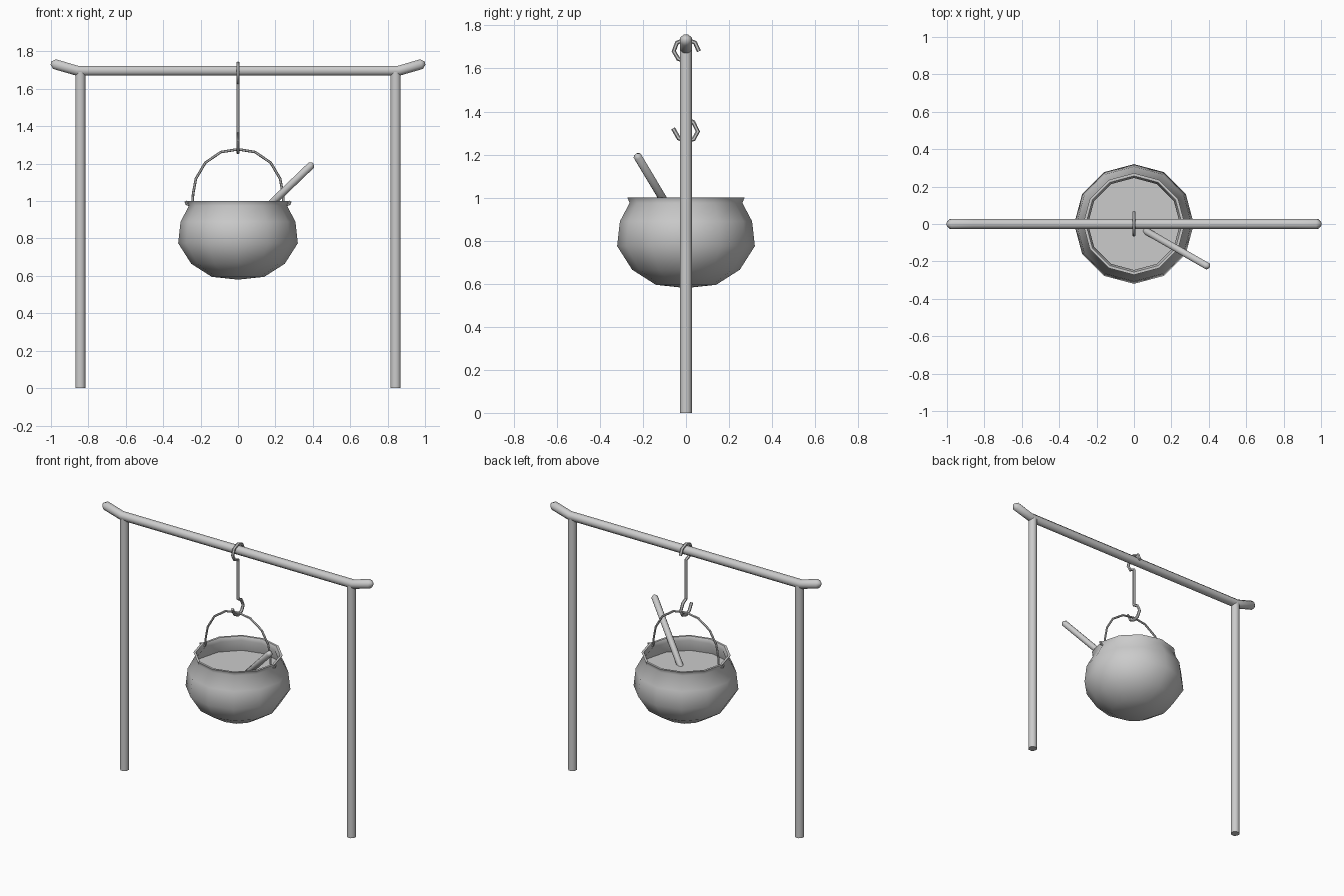
import bpy, bmesh, math
from mathutils import Vector

if "Cube" in bpy.data.objects:
    bpy.data.objects.remove(bpy.data.objects["Cube"])


def finish(bm, name, angle=50):
    bmesh.ops.recalc_face_normals(bm, faces=bm.faces)
    me = bpy.data.meshes.new(name)
    bm.to_mesh(me)
    bm.free()
    ob = bpy.data.objects.new(name, me)
    bpy.context.collection.objects.link(ob)
    bpy.ops.object.select_all(action='DESELECT')
    ob.select_set(True)
    bpy.context.view_layer.objects.active = ob
    bpy.ops.object.shade_smooth_by_angle(angle=math.radians(angle))
    return ob


def tube(name, path, r, sides, plane_normal, tip=0.0):
    """Sweep a round section along a planar path; tip adds tapered ends."""
    bm = bmesh.new()
    pts = [Vector(p) for p in path]
    n = Vector(plane_normal).normalized()
    radii = [r] * len(pts)
    if tip:
        d0, d1 = (pts[1] - pts[0]).normalized(), (pts[-1] - pts[-2]).normalized()
        pts = [pts[0]] + [pts[0] + d0 * tip] + pts[1:-1] + [pts[-1] - d1 * tip, pts[-1]]
        radii = [r * 0.35] + [r] * (len(pts) - 2) + [r * 0.35]
    rings = []
    for i, p in enumerate(pts):
        a = (p - pts[max(i - 1, 0)]).normalized()
        b = (pts[min(i + 1, len(pts) - 1)] - p).normalized()
        side = (a + b).normalized().cross(n)
        ring = []
        for k in range(sides):
            t = 2 * math.pi * (k + 0.5) / sides
            ring.append(bm.verts.new(p + (n * math.cos(t) + side * math.sin(t)) * radii[i]))
        rings.append(ring)
    for q, s in zip(rings, rings[1:]):
        for k in range(sides):
            j = (k + 1) % sides
            bm.faces.new((q[k], q[j], s[j], s[k]))
    bm.faces.new(rings[0])
    bm.faces.new(rings[-1])
    return finish(bm, name)


def lathe(name, profile, sides):
    """Revolve (radius, z) points around z; radius 0 becomes a pole."""
    bm = bmesh.new()
    rings = []
    for r, z in profile:
        if r == 0:
            rings.append([bm.verts.new((0, 0, z))] * sides)
        else:
            rings.append([bm.verts.new((r * math.cos(2 * math.pi * k / sides),
                                        r * math.sin(2 * math.pi * k / sides), z))
                          for k in range(sides)])
    for q, s in zip(rings, rings[1:]):
        for k in range(sides):
            j = (k + 1) % sides
            bm.faces.new(list(dict.fromkeys((q[k], q[j], s[j], s[k]))))
    return finish(bm, name, 60)


# Support posts and the crossbar with upturned ends
for label, x in (("left", -0.843), ("right", 0.843)):
    tube(label + "_post", [(x, 0, 0), (x, 0, 1.69)], 0.029, 8, (0, 1, 0))
tube("crossbar", [(-1, 0, 1.738), (-0.86, 0, 1.697), (0.86, 0, 1.697), (1, 0, 1.738)],
     0.029, 8, (0, 1, 0), tip=0.02)

# Double-ended hanging hook
hook = [(0.06, 1.68), (0.042, 1.72), (0, 1.737), (-0.042, 1.72), (-0.057, 1.68),
        (-0.036, 1.645), (0, 1.63), (0, 1.37), (0.034, 1.35), (0.055, 1.307),
        (0.036, 1.272), (0, 1.26), (-0.034, 1.276), (-0.06, 1.322)]
tube("hanging_hook", [(0, y, z) for y, z in hook], 0.01, 6, (1, 0, 0))

# Cauldron shell, outside then inside
lathe("cauldron", [(0, 0.58), (0.14, 0.595), (0.25, 0.665), (0.32, 0.775), (0.307, 0.89),
                   (0.262, 0.975), (0.272, 1.0), (0.257, 1.0), (0.246, 0.975),
                   (0.288, 0.885), (0.30, 0.78), (0.235, 0.685), (0.13, 0.615), (0, 0.6)], 12)

# Stew surface
lathe("stew", [(0, 0.89), (0.289, 0.89)], 12)

# Wire handle with curled ends through the rim
half = [(0.28, 1.0), (0.274, 0.984), (0.256, 0.978), (0.243, 0.995), (0.24, 1.04),
        (0.225, 1.12), (0.175, 1.205), (0.092, 1.262)]
handle = half + [(0, 1.277)] + [(-x, z) for x, z in reversed(half)]
tube("handle", [(x, 0, z) for x, z in handle], 0.007, 6, (0, 1, 0))

# Stirring stick leaning on the rim
top, low = Vector((0.40, -0.23, 1.20)), Vector((0.02, -0.012, 0.835))
tube("stirring_stick", [low, top], 0.02, 8, (top - low).cross(Vector((0, 0, 1))), tip=0.012)
